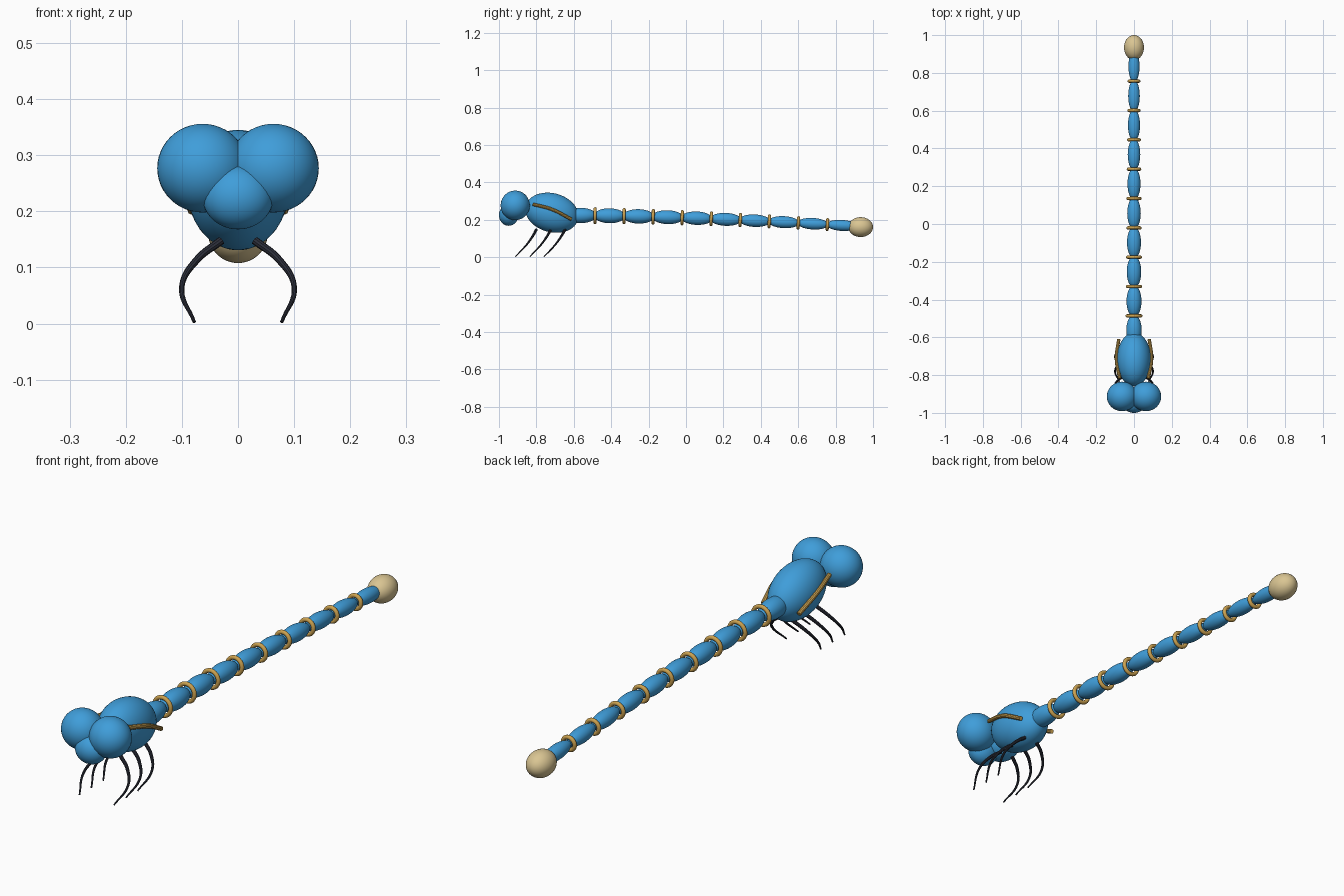
import bpy
import math

if "Cube" in bpy.data.objects:
    bpy.data.objects.remove(bpy.data.objects["Cube"])


def material(name, rgb):
    m = bpy.data.materials.new(name)
    m.diffuse_color = (*rgb, 1)
    m.use_nodes = True
    m.node_tree.nodes["Principled BSDF"].inputs["Base Color"].default_value = m.diffuse_color
    return m


BLUE = material("sky blue", (0.05, 0.34, 0.70))
GOLD = material("gold", (0.60, 0.36, 0.08))
TAN = material("pale tan", (0.70, 0.56, 0.29))
DARK = material("dark slate", (0.025, 0.028, 0.042))


def finish(obj, name, mat):
    obj.name = name
    obj.data.materials.append(mat)
    return obj


def ellipsoid(name, loc, radii, mat, tilt=0.0):
    # Poles lie along the body axis, so the sphere is turned before scaling
    bpy.ops.mesh.primitive_uv_sphere_add(segments=40, ring_count=24, radius=1,
                                         location=loc)
    obj = bpy.context.object
    obj.scale = radii
    obj.rotation_euler = (tilt, 0, 0)
    bpy.ops.object.shade_smooth()
    return finish(obj, name, mat)


def ring(name, loc, major, minor, mat, tilt):
    bpy.ops.mesh.primitive_torus_add(major_radius=major, minor_radius=minor,
                                     major_segments=36, minor_segments=12,
                                     location=loc,
                                     rotation=(math.pi / 2 + tilt, 0, 0))
    bpy.ops.object.shade_smooth()
    return finish(bpy.context.object, name, mat)


def tube(name, points, radii, mat):
    # Round tube through the points with a radius at each one
    cu = bpy.data.curves.new(name, 'CURVE')
    cu.dimensions = '3D'
    cu.bevel_depth = 1.0
    cu.bevel_resolution = 3
    cu.resolution_u = 8
    cu.use_fill_caps = True
    sp = cu.splines.new('BEZIER')
    sp.bezier_points.add(len(points) - 1)
    for bp, p, r in zip(sp.bezier_points, points, radii):
        bp.co = p
        bp.radius = r
        bp.handle_left_type = bp.handle_right_type = 'AUTO'
    obj = bpy.data.objects.new(name, cu)
    bpy.context.collection.objects.link(obj)
    bpy.ops.object.select_all(action='DESELECT')
    obj.select_set(True)
    bpy.context.view_layer.objects.active = obj
    bpy.ops.object.convert(target='MESH')
    obj = bpy.context.object
    bpy.ops.object.shade_smooth_by_angle()
    obj.data.materials.clear()
    return finish(obj, name, mat)


# Thorax and face
ellipsoid("thorax", (0, -0.717, 0.238), (0.09, 0.145, 0.104), BLUE,
          math.radians(-15))
ellipsoid("face", (0, -0.948, 0.225), (0.063, 0.052, 0.057), BLUE)

# Eyes, side stripes and legs, on both sides
for side, s in (("left", -1), ("right", 1)):
    ellipsoid(f"eye_{side}", (s * 0.063, -0.913, 0.277),
              (0.081, 0.078, 0.079), BLUE)
    tube(f"thorax_stripe_{side}",
         [(s * 0.076, -0.818, 0.283), (s * 0.093, -0.715, 0.255),
          (s * 0.081, -0.612, 0.202)], [0.009] * 3, GOLD)
    for i, y in enumerate((-0.80, -0.723, -0.647)):
        tube(f"leg_{side}_{i + 1}",
             [(s * 0.03, y, 0.148), (s * 0.072, y - 0.018, 0.115),
              (s * 0.1, y - 0.052, 0.067), (s * 0.078, y - 0.112, 0.003)],
             [0.0075, 0.0065, 0.005, 0.003], DARK)


# Abdomen: gently drooping chain of segments with a ring at each joint
def droop(y):
    t = max(0.0, (y + 0.56) / 1.39)
    return 0.223 - 0.053 * t ** 1.6


def slope(y):
    return math.atan((droop(y + 0.02) - droop(y - 0.02)) / 0.04)


COUNT, STEP = 10, 0.1553
for i in range(COUNT):
    y = -0.564 + STEP * i
    r = 0.041 - 0.0013 * i
    ellipsoid(f"abdomen_segment_{i + 1}", (0, y, droop(y)),
              (r, 0.084, r), BLUE, slope(y))
    if i < COUNT - 1:
        j = y + STEP / 2
        ring(f"joint_ring_{i + 1}", (0, j, droop(j)), r - 0.0045, 0.0085,
             GOLD, slope(j))

# Tail bulb
ellipsoid("tail_bulb", (0, 0.934, 0.161), (0.053, 0.066, 0.053), TAN)
